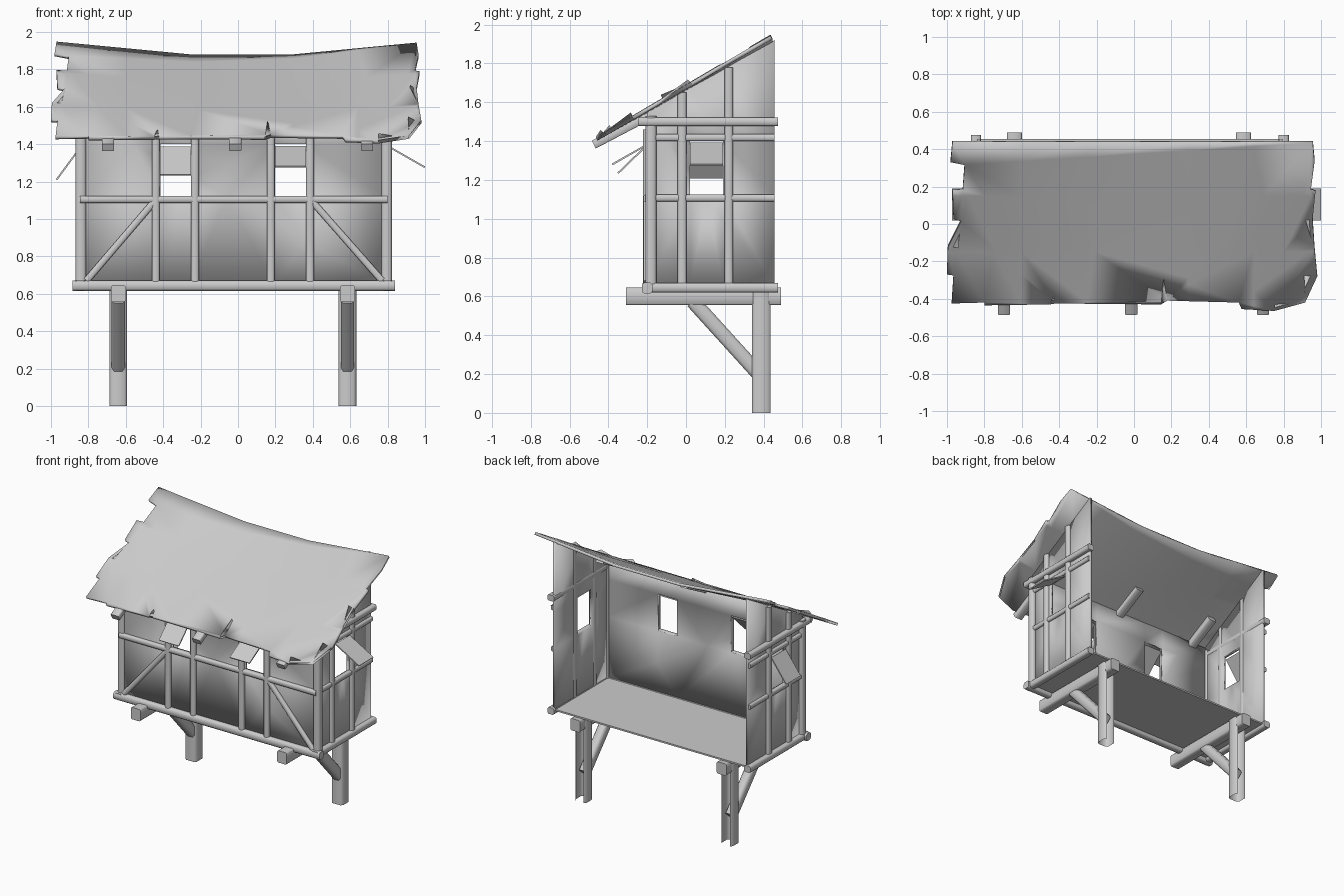
import bpy, bmesh, math
from mathutils import Vector, Matrix

if "Cube" in bpy.data.objects:
    bpy.data.objects.remove(bpy.data.objects["Cube"])

GREY = (0.6, 0.6, 0.6, 1)
mat = bpy.data.materials.new("plain grey")
mat.use_nodes = True
mat.diffuse_color = GREY
mat.node_tree.nodes["Principled BSDF"].inputs["Base Color"].default_value = GREY
made = []


def finish(name, bm):
    mesh = bpy.data.meshes.new(name)
    bm.to_mesh(mesh)
    bm.free()
    mesh.materials.append(mat)
    ob = bpy.data.objects.new(name, mesh)
    bpy.context.collection.objects.link(ob)
    made.append(ob)
    return ob


def beam(name, p, q, w, h=None, chamfer=0.2, open_back=False):
    """Timber from p to q with chamfered long edges; w is horizontal."""
    h = h or w
    p, q = Vector(p), Vector(q)
    d = q - p
    bm = bmesh.new()
    bmesh.ops.create_cube(bm, size=1)
    bmesh.ops.scale(bm, vec=(w, h, d.length), verts=bm.verts)
    if chamfer:
        long_edges = [e for e in bm.edges
                      if abs(e.verts[0].co.z - e.verts[1].co.z) > d.length / 2]
        bmesh.ops.bevel(bm, geom=long_edges, offset=min(w, h) * chamfer,
                        segments=1, affect='EDGES')
    turn = d.to_track_quat('Z', 'Y').to_matrix().to_4x4()
    bmesh.ops.transform(bm, matrix=Matrix.Translation((p + q) / 2) @ turn, verts=bm.verts)
    if open_back:
        bm.normal_update()
        gone = [f for f in bm.faces if f.normal.y > 0.9 or abs(f.normal.z) > 0.9]
        bmesh.ops.delete(bm, geom=gone, context='FACES')
    return finish(name, bm)


def sheet(name, outline, place, thick, u_cuts=(), v_cuts=(), holes=(), offset=0):
    """Flat outline, cut along lines, holes removed, then placed in space."""
    bm = bmesh.new()
    bm.faces.new([bm.verts.new((u, v, 0)) for u, v in outline])
    bmesh.ops.triangulate(bm, faces=bm.faces[:])
    lines = [(u, 0) for u in u_cuts] + [(v, 1) for v in v_cuts]
    for u0, u1, v0, v1 in holes:
        lines += [(u0, 0), (u1, 0), (v0, 1), (v1, 1)]
    for at, axis in lines:
        normal = Vector((1, 0, 0)) if axis == 0 else Vector((0, 1, 0))
        bmesh.ops.bisect_plane(bm, geom=bm.verts[:] + bm.edges[:] + bm.faces[:],
                               plane_co=normal * at, plane_no=normal, dist=1e-5)
    for u0, u1, v0, v1 in holes:
        inside = [f for f in bm.faces
                  if u0 < f.calc_center_median().x < u1 and v0 < f.calc_center_median().y < v1]
        bmesh.ops.delete(bm, geom=inside, context='FACES')
    for v in bm.verts:
        v.co = place(v.co.x, v.co.y)
    ob = finish(name, bm)
    mod = ob.modifiers.new("thickness", 'SOLIDIFY')
    mod.thickness, mod.offset = thick, offset
    return ob


LEFT, RIGHT, FRONT, BACK = 0.80, -0.845, -0.2, 0.455
FLOOR = 0.65
SIDES = (("left", LEFT, -1), ("right", RIGHT, 1))

# Legs, floor joists and braces
for side, x in (("left", 0.585), ("right", -0.64)):
    beam(side + "_leg", (x, 0.387, 0), (x, 0.387, 0.64), 0.095, 0.095, 0.15, open_back=True)
    beam(side + "_joist", (x, -0.31, 0.6), (x, 0.49, 0.6), 0.08, 0.09, 0.1)
    beam(side + "_brace", (x, 0.035, 0.575), (x, 0.375, 0.2), 0.07, 0.075)

# Floor
beam("floor", ((LEFT + RIGHT) / 2, FRONT, FLOOR), ((LEFT + RIGHT) / 2, BACK, FLOOR),
     LEFT - RIGHT - 0.03, 0.012, 0)

# Front wall with two window openings
WINDOWS = ((-0.415, -0.25, 1.12, 1.4), (0.197, 0.363, 1.12, 1.4))
x0, x1 = RIGHT + 0.02, LEFT - 0.02
sheet("front_wall", [(x0, FLOOR), (x1, FLOOR), (x1, 1.55), (x0, 1.55)],
      lambda u, v: Vector((u, FRONT + 0.015, v)), 0.02, holes=WINDOWS)

# Side walls with sloping tops and one window each
GABLE = [(FRONT, FLOOR), (BACK, FLOOR), (BACK, 1.92), (FRONT, 1.55)]
for side, x, inward in SIDES:
    sheet(side + "_wall", GABLE, lambda u, v: Vector((x + inward * 0.015, u, v)),
          0.02, holes=[(0.02, 0.19, 1.12, 1.4)])

# Front framing
beam("front_sill", (-0.885, FRONT, 0.643), (0.84, FRONT, 0.643), 0.055)
beam("front_rail", (RIGHT, FRONT, 1.105), (LEFT, FRONT, 1.105), 0.038)
for i, x in enumerate((-0.44, -0.23, 0.175, 0.385)):
    beam(f"front_stud_{i + 1}", (x, FRONT, FLOOR), (x, FRONT, 1.46), 0.042)
beam("right_diagonal", (-0.81, FRONT, 0.67), (-0.45, FRONT, 1.09), 0.036)
beam("left_diagonal", (0.77, FRONT, 0.67), (0.4, FRONT, 1.09), 0.036)

# Side framing
for side, x, inward in SIDES:
    post_x = x + inward * 0.005
    beam(side + "_corner_post", (post_x, -0.18, FLOOR), (post_x, -0.18, 1.53), 0.055)
    beam(side + "_sill", (x, -0.225, 0.645), (x, 0.475, 0.645), 0.055, 0.05)
    beam(side + "_plate", (x, -0.245, 1.5), (x, 0.475, 1.5), 0.055, 0.045)
    for y, top in ((-0.02, 1.65), (0.22, 1.78)):
        beam(f"{side}_stud", (post_x, y, FLOOR), (post_x, y, top), 0.045)
    for z in (1.107, 1.418):
        beam(f"{side}_rail", (post_x, -0.16, z), (post_x, BACK, z), 0.036)

# Propped shutters
for name, x, end in (("right", -0.333, (-0.35, 1.235)), ("left", 0.28, (-0.38, 1.28))):
    beam(f"front_{name}_shutter", (x, -0.195, 1.385), (x, *end), 0.166, 0.009, 0)
beam("left_side_shutter", (0.8, 0.105, 1.39), (0.998, 0.105, 1.277), 0.17, 0.009, 0)
beam("right_side_shutter", (-0.845, 0.105, 1.38), (-0.97, 0.105, 1.21), 0.17, 0.009, 0)

# Rafter tails
for i, x in enumerate((-0.695, -0.015, 0.69)):
    beam(f"rafter_{i + 1}", (x, -0.475, 1.382), (x, 0.04, 1.652), 0.065, 0.045, 0.1)

# Sagging roof with ragged ends and split lower edge
LOWER = [(-0.975, -0.425), (-0.8, -0.42), (-0.8, -0.435), (-0.45, -0.43), (-0.43, -0.385),
         (-0.42, -0.425), (0.145, -0.43), (0.158, -0.29), (0.178, -0.41), (0.56, -0.42),
         (0.575, -0.455), (0.75, -0.465), (0.75, -0.43), (0.915, -0.42)]
LEFT_END = [(0.91, -0.275), (0.98, -0.28), (0.965, -0.13), (0.92, 0.02), (0.955, 0.025),
            (0.97, 0.17), (0.945, 0.18), (0.965, 0.33), (0.955, 0.435)]
RIGHT_END = [(-0.97, 0.435), (-0.98, 0.33), (-0.905, 0.315), (-0.915, 0.18), (-0.97, 0.175),
             (-0.965, 0.025), (-0.925, 0.015), (-0.94, -0.12), (-0.995, -0.125),
             (-1.0, -0.27), (-0.965, -0.275)]


def roof_point(x, y):
    rise = max(0, abs(x - 0.02) - 0.27) / 0.7
    return Vector((x, y, 1.446 + (y + 0.42) * (0.507 + 0.078 * rise)))


sheet("roof", LOWER + LEFT_END + RIGHT_END, roof_point, 0.02,
      u_cuts=(-0.6, -0.25, 0.29, 0.64), v_cuts=(-0.15, 0.15), offset=-1)

# Soft chamfers on timbers, sharp everywhere else
bpy.ops.object.select_all(action='DESELECT')
for ob in made:
    ob.select_set(True)
bpy.context.view_layer.objects.active = made[0]
bpy.ops.object.shade_smooth_by_angle(angle=math.radians(50))
